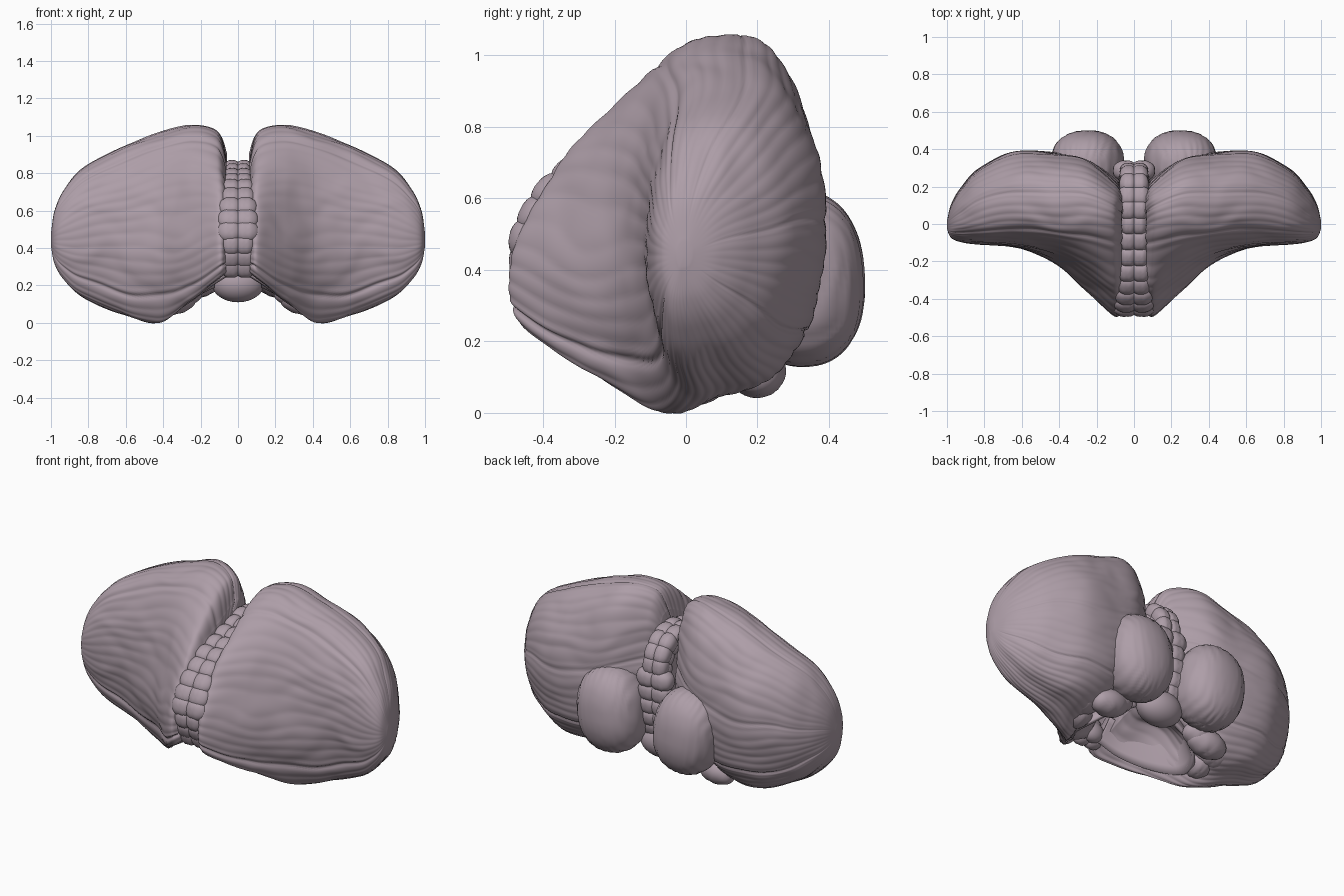
import bpy, bmesh, math, random
from mathutils import Vector, Matrix, noise

if "Cube" in bpy.data.objects:
    bpy.data.objects.remove(bpy.data.objects["Cube"])

random.seed(4)
mat = bpy.data.materials.new("tissue")
mat.diffuse_color = (0.42, 0.34, 0.39, 1)
mat.use_nodes = True
mat.node_tree.nodes["Principled BSDF"].inputs["Base Color"].default_value = mat.diffuse_color


def spline(pts, i, t, closed):
    """Catmull-Rom point on span i at t."""
    n = len(pts)
    pick = (lambda k: pts[k % n]) if closed else (lambda k: pts[max(0, min(n - 1, k))])
    a, b, c, d = pick(i - 1), pick(i), pick(i + 1), pick(i + 2)
    return 0.5 * (2 * b + (c - a) * t + (2 * a - 5 * b + 4 * c - d) * t * t
                  + (3 * b - a - 3 * c + d) * t ** 3)


def finish(name, bm, mirror=True):
    bmesh.ops.recalc_face_normals(bm, faces=bm.faces)
    me = bpy.data.meshes.new(name)
    bm.to_mesh(me)
    bm.free()
    me.polygons.foreach_set("use_smooth", [True] * len(me.polygons))
    me.materials.append(mat)
    ob = bpy.data.objects.new(name, me)
    bpy.context.collection.objects.link(ob)
    if mirror:
        ob.modifiers.new("mirror", 'MIRROR').use_mirror_merge = False
    return ob


def blob(bm, loc, radii, tilt=0, roll=0, segs=32, ridges=0, amp=0.0, power=1.0):
    """Ellipsoid with optional folds round its x axis; power below 1 squares it off."""
    m = (Matrix.Translation(loc) @ Matrix.Rotation(tilt, 4, 'X')
         @ Matrix.Rotation(roll, 4, 'Y') @ Matrix.Diagonal((*radii, 1)))
    res = bmesh.ops.create_uvsphere(bm, u_segments=segs, v_segments=segs // 2 + 4, radius=1)
    for v in res["verts"]:
        co = Vector([math.copysign(abs(c) ** power, c) for c in v.co])
        if ridges:
            s = math.sin(ridges * (co.x + 0.12 * noise.noise(co * 2)))
            co *= 1 + amp * (abs(s) - 0.6)
        v.co = m @ co


# Hemisphere: y-z sections (nose, front, top, back, underside) lofted outward in x
sections = [
    (0.065, [(-.42, .27), (-.46, .42), (-.32, .68), (-.04, .86), (.11, .90), (.17, .72), (.18, .5), (.10, .36), (-.12, .36)]),
    (0.11, [(-.43, .23), (-.485, .42), (-.325, .73), (-.03, .99), (.15, 1.0), (.23, .76), (.24, .48), (.14, .31), (-.12, .33)]),
    (0.25, [(-.28, .12), (-.36, .36), (-.235, .74), (-.02, 1.02), (.22, 1.03), (.34, .75), (.32, .44), (.16, .20), (-.05, .27)]),
    (0.42, [(-.09, .01), (-.21, .30), (-.15, .70), (-.01, .98), (.24, .98), (.37, .68), (.36, .33), (.24, .13), (.05, .05)]),
    (0.64, [(-.03, .08), (-.115, .33), (-.11, .64), (.01, .90), (.24, .90), (.38, .64), (.365, .34), (.26, .13), (.10, .07)]),
]
rows = [[Vector((x, y, z)) for y, z in pts] for x, pts in sections]
# Outer end: the last section shrinks to a blunt rounded side
for x, yc, k in ((0.83, -.06, .79), (0.93, -.06, .55), (0.98, -.05, .33), (1.0, -.02, .08)):
    c = Vector((x, yc, .44))
    rows.append([c + Vector((0, p.y + .06, p.z - .44)) * k for p in rows[4]])
last = len(rows) - 1

NU, NP = 32, 9
bm = bmesh.new()
rings, info = [], {}
steps = []
for i in range(last):
    nx = 16 if i < 5 else 8
    steps += [(i, k / nx) for k in range(nx)]
steps.append((last - 1, 1.0))
for i, t in steps:
    ctrl = [spline([r[p] for r in rows], i, t, False) for p in range(NP)]
    ring = []
    for p in range(NP):
        for k in range(NU):
            v = bm.verts.new(spline(ctrl, p, k / NU, True))
            info[v] = (p + k / NU, i + t)
            ring.append(v)
    rings.append(ring)
n = NP * NU
for a, b in zip(rings, rings[1:]):
    for j in range(n):
        bm.faces.new((a[j], a[(j + 1) % n], b[(j + 1) % n], b[j]))
for ring in (rings[0], rings[-1]):
    c = bm.verts.new(sum((v.co for v in ring), Vector()) / n)
    for j in range(n):
        bm.faces.new((ring[j], ring[(j + 1) % n], c))
bmesh.ops.recalc_face_normals(bm, faces=bm.faces)
bm.normal_update()

# Fine folia and deeper fissures follow the loft lines
fissures = [(0.45, .012), (2.75, .008), (3.7, .008), (5.3, .008), (6.5, .012)]
moves = {}
for v, (u, s) in info.items():
    wob = noise.noise(v.co * 3.5)
    fade = min(1, max(0, last - 0.5 - s) / 3)
    w = u + 0.16 * wob
    d = 0.003 * (abs(math.sin(math.pi * 5 * w)) - 0.6)
    d += 0.0025 * math.sin(7 * w + 3 * noise.noise(v.co * 6)) + 0.005 * wob
    for fu, depth in fissures:
        d -= depth * math.exp(-((w - fu) / 0.04) ** 2)
    moves[v] = v.normal * d * fade
for v, m in moves.items():
    v.co += m
finish("hemisphere", bm)

# Rounded lobes low on the back
bm = bmesh.new()
blob(bm, (.25, .325, .375), (.195, .175, .245), 0.05, 0.1, 72, 16, 0.02, 0.88)
finish("tonsil", bm)

# Small lumps beneath the hemispheres
bm = bmesh.new()
for loc, r in [((.34, .20, .12), (.12, .08, .075)), ((.45, .13, .12), (.10, .09, .06)),
               ((.28, .20, .15), (.09, .07, .06)), ((.42, .04, .08), (.07, .08, .055))]:
    blob(bm, loc, r, 0.3, 0.2, 24, 6, 0.05)
finish("flocculus", bm)

# Midline chain of paired lobules wrapping front, top and back
path = [Vector((0, y, z)) for y, z in [
    (-.40, .30), (-.445, .42), (-.42, .55), (-.32, .67), (-.17, .745), (0, .80), (.15, .815),
    (.26, .74), (.285, .60), (.28, .44), (.25, .30), (.20, .19)]]
bm = bmesh.new()
core = bmesh.new()
for i in range(len(path) - 1):
    for t in (0, 0.5):
        p, q = spline(path, i, t, False), spline(path, i, t + 0.05, False)
        tilt = math.atan2(q.z - p.z, q.y - p.y)
        wide = (0.045 if 3 < i < 8 else 0.06) * random.uniform(0.9, 1.15)
        blob(bm, (wide * 0.65, p.y, p.z), (wide, 0.06, random.uniform(.046, .056)),
             tilt, 0, 20, 5, 0.04, 0.85)
        mid = p.lerp(Vector((0, 0, .48)), 0.1)
        blob(core, mid, (0.08, 0.07, 0.055), tilt, 0, 16)
finish("vermis_lobules", bm)

# Solid core under the lobules, and the nodule at its lower end
blob(core, (0, .21, .21), (.14, .10, .10), 0, 0, 24)
finish("vermis_core", core, False)

# Thin curved peduncle walls lining the hollow underneath
bm = bmesh.new()
arc = [Vector(p) for p in [(.05, -.36, .27), (.16, -.32, .20), (.28, -.20, .11), (.38, -.05, .05),
                           (.36, .08, .06), (.26, .16, .13), (.12, .18, .20)]]
cols = []
for i in range(len(arc) - 1):
    for k in range(8):
        p = spline(arc, i, k / 8, False)
        top = Vector((p.x * 0.8, p.y * 0.7, p.z * 0.4 + 0.27))
        cols.append([bm.verts.new(p.lerp(top, s / 5)) for s in range(6)])
for a, b in zip(cols, cols[1:]):
    for s in range(5):
        bm.faces.new((a[s], b[s], b[s + 1], a[s + 1]))
ob = finish("peduncle_wall", bm)
ob.modifiers.new("thickness", 'SOLIDIFY').thickness = 0.02
